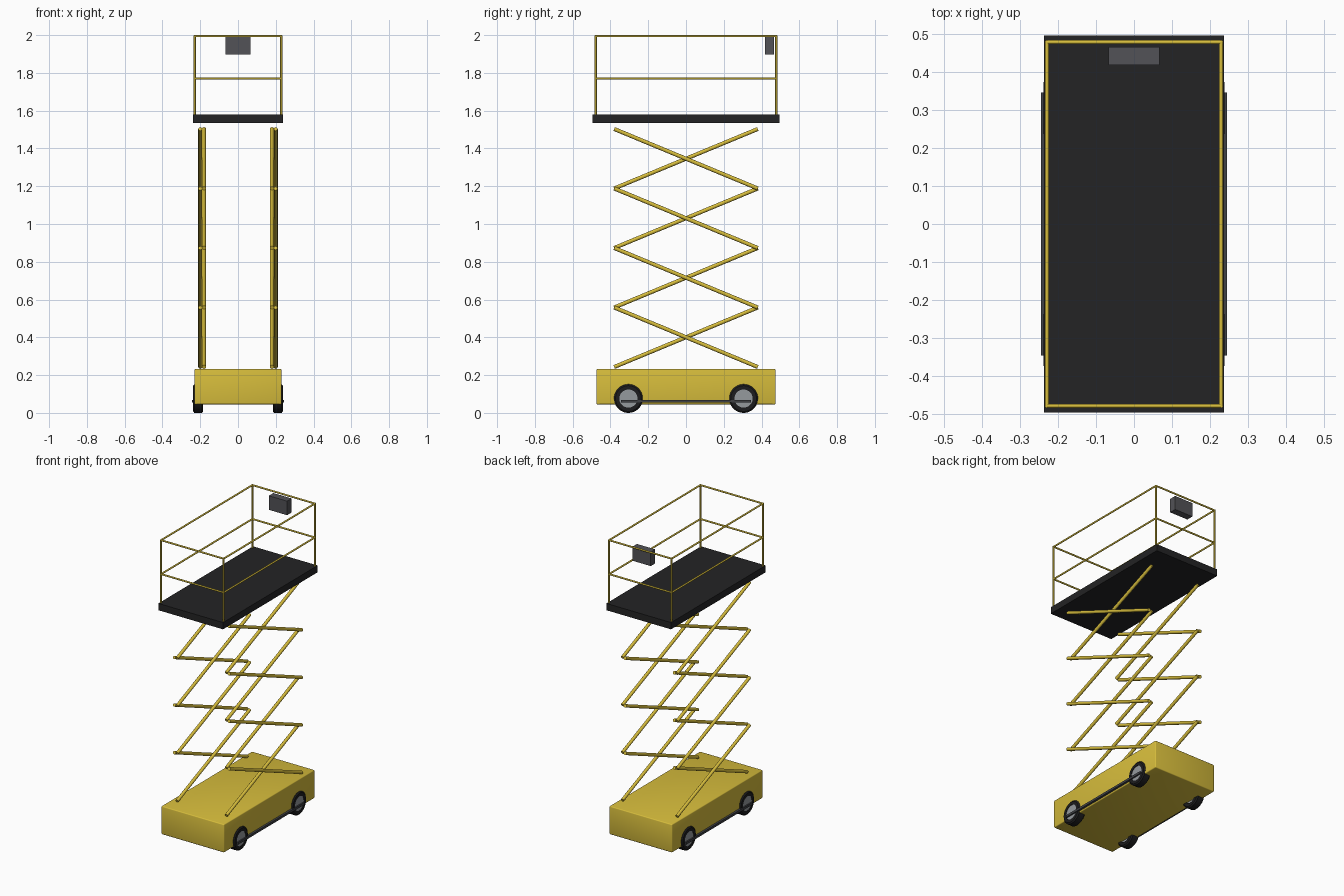
import bpy, bmesh, math
from mathutils import Vector

if "Cube" in bpy.data.objects:
    bpy.data.objects.remove(bpy.data.objects["Cube"])


def material(name, r, g, b):
    m = bpy.data.materials.new(name)
    m.diffuse_color = (r, g, b, 1)
    m.use_nodes = True
    m.node_tree.nodes["Principled BSDF"].inputs["Base Color"].default_value = m.diffuse_color
    return m


YELLOW = material("yellow paint", 0.68, 0.51, 0.045)
DECK = material("deck black", 0.017, 0.017, 0.018)
TYRE = material("tyre rubber", 0.012, 0.012, 0.013)
HUB = material("hub grey", 0.30, 0.32, 0.34)
BAR = material("dark grey bar", 0.05, 0.053, 0.06)
BOX = material("control grey", 0.085, 0.085, 0.095)


def finish(bm, name, mat, smooth=True):
    bmesh.ops.recalc_face_normals(bm, faces=bm.faces)
    me = bpy.data.meshes.new(name)
    bm.to_mesh(me)
    bm.free()
    me.materials.append(mat)
    ob = bpy.data.objects.new(name, me)
    bpy.context.collection.objects.link(ob)
    if smooth:
        bpy.ops.object.select_all(action='DESELECT')
        ob.select_set(True)
        bpy.context.view_layer.objects.active = ob
        bpy.ops.object.shade_smooth_by_angle(angle=math.radians(40))
    return ob


def box(name, lo, hi, mat, bevel=0.0):
    lo, hi = Vector(lo), Vector(hi)
    bm = bmesh.new()
    bmesh.ops.create_cube(bm, size=1)
    for v in bm.verts:
        v.co = Vector([(lo[i] + hi[i]) / 2 + v.co[i] * (hi[i] - lo[i]) for i in range(3)])
    if bevel:
        bmesh.ops.bevel(bm, geom=bm.edges[:], offset=bevel, segments=3,
                        profile=0.5, affect='EDGES')
    return finish(bm, name, mat, bool(bevel))


def rod(name, a, b, radius, mat, sides=12):
    a, b = Vector(a), Vector(b)
    bm = bmesh.new()
    bmesh.ops.create_cone(bm, cap_ends=True, segments=sides, radius1=radius,
                          radius2=radius, depth=(b - a).length)
    bm.transform(Vector((0, 0, 1)).rotation_difference(b - a).to_matrix().to_4x4())
    bmesh.ops.translate(bm, verts=bm.verts, vec=(a + b) / 2)
    return finish(bm, name, mat)


def lathe_x(name, profile, centre, mat, steps=40):
    """Spin a closed (x, radius) profile about the x axis."""
    bm = bmesh.new()
    rings = []
    for i in range(steps):
        t = 2 * math.pi * i / steps
        rings.append([bm.verts.new(Vector(centre) + Vector((x, r * math.cos(t), r * math.sin(t))))
                      for x, r in profile])
    n = len(profile)
    for i in range(steps):
        p, q = rings[i], rings[(i + 1) % steps]
        for j in range(n):
            k = (j + 1) % n
            bm.faces.new((p[j], p[k], q[k], q[j]))
    return finish(bm, name, mat)


# Chassis
box("chassis", (-0.23, -0.475, 0.045), (0.23, 0.475, 0.232), YELLOW, 0.006)

# Wheels and side bars
tyre_profile = [(-0.027, 0.048), (-0.027, 0.068), (-0.020, 0.076),
                (0.020, 0.076), (0.027, 0.068), (0.027, 0.048)]
for side, sx in (("left", -1), ("right", 1)):
    for end, y in (("front", -0.305), ("back", 0.305)):
        lathe_x(f"{end}_{side}_tyre", tyre_profile, (sx * 0.211, y, 0.076), TYRE)
        rod(f"{end}_{side}_hub", (sx * 0.19, y, 0.076), (sx * 0.235, y, 0.076), 0.05, HUB, 32)
    x0, x1 = sorted((sx * 0.228, sx * 0.244))
    box(f"{side}_side_bar", (x0, -0.345, 0.054), (x1, 0.345, 0.069), BAR)

# Scissor arms: four stages of crossed tubes on each side
STAGES, Z0, RISE, REACH = 4, 0.243, 0.315, 0.38
for side, sx in (("left", -1), ("right", 1)):
    for i in range(STAGES):
        lo, hi = Z0 + i * RISE, Z0 + (i + 1) * RISE
        rod(f"{side}_inner_arm_{i + 1}", (sx * 0.18, -REACH, lo), (sx * 0.18, REACH, hi), 0.0105, YELLOW)
        rod(f"{side}_outer_arm_{i + 1}", (sx * 0.2, REACH, lo), (sx * 0.2, -REACH, hi), 0.0105, YELLOW)

# Platform deck
box("platform_deck", (-0.237, -0.495, 1.535), (0.237, 0.495, 1.58), DECK)

# Guard rails
RX, RY, RR = 0.229, 0.478, 0.0055
for sx in (-1, 1):
    for sy in (-1, 1):
        rod("corner_post", (sx * RX, sy * RY, 1.57), (sx * RX, sy * RY, 1.998), RR, YELLOW)
for label, z in (("mid", 1.77), ("top", 1.9945)):
    for s in (-1, 1):
        rod(f"{label}_side_rail", (s * RX, -RY, z), (s * RX, RY, z), RR, YELLOW)
        rod(f"{label}_end_rail", (-RX, s * RY, z), (RX, s * RY, z), RR, YELLOW)

# Control box
box("control_box", (-0.067, 0.418, 1.897), (0.067, 0.465, 1.99), BOX)
